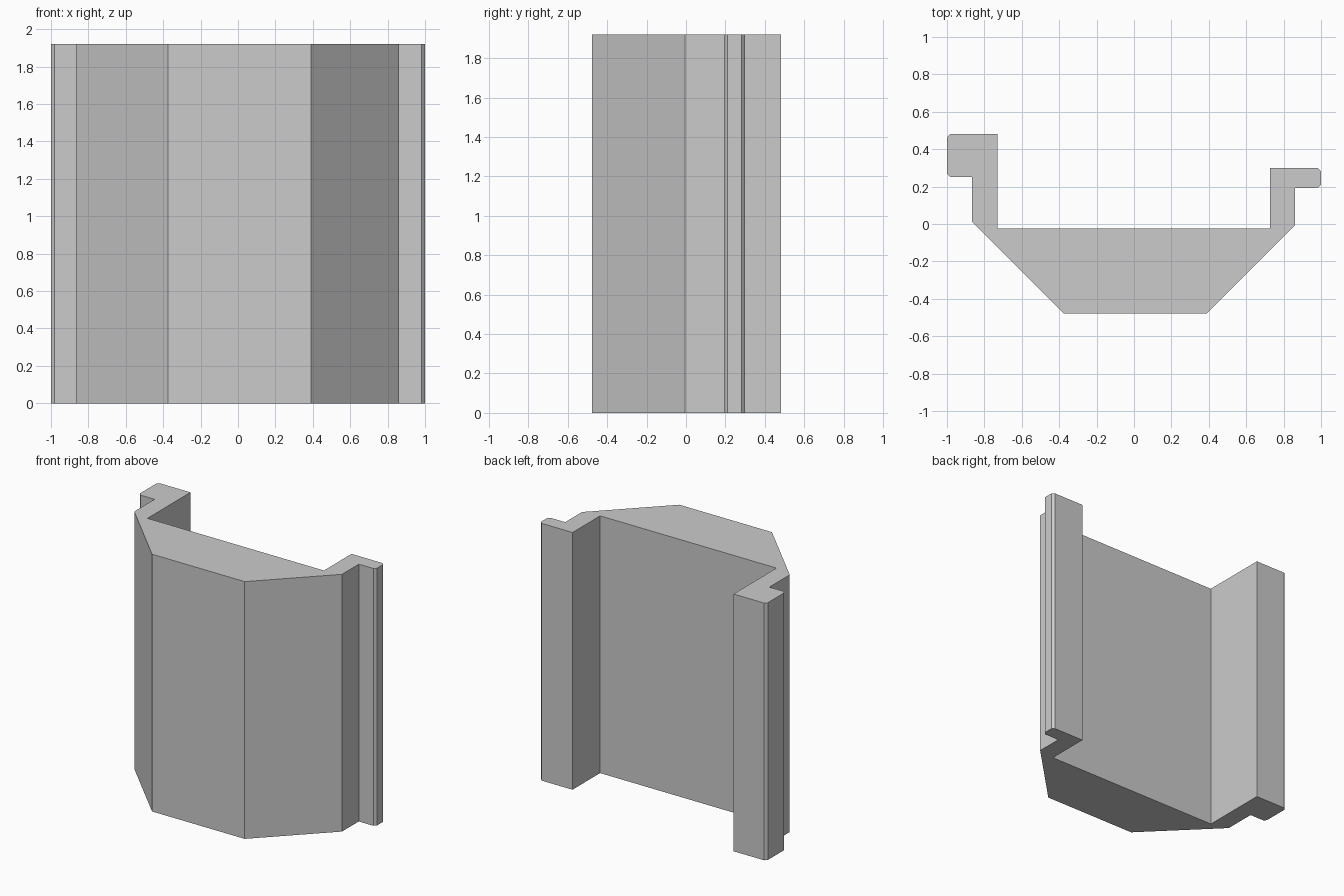
import bpy
import bmesh

HEIGHT = 1.92
CHAMFER = 0.018

cube = bpy.data.objects.get("Cube")
if cube:
    bpy.data.objects.remove(cube, do_unlink=True)

# Plain grey finish
grey = bpy.data.materials.new("plain_grey")
grey.use_nodes = True
colour = (0.6, 0.6, 0.6, 1)
grey.diffuse_color = colour
grey.node_tree.nodes["Principled BSDF"].inputs["Base Color"].default_value = colour

# Channel cross-section, counter-clockwise from the front face
front_face = [(-0.375, -0.478), (0.39, -0.478)]
left_arm = [(0.862, -0.005), (0.862, 0.193), (1.0, 0.193), (1.0, 0.3), (0.727, 0.3)]
inner_floor = [(0.727, -0.025), (-0.73, -0.025)]
right_arm = [(-0.73, 0.482), (-1.0, 0.482), (-1.0, 0.252), (-0.865, 0.252), (-0.865, 0.012)]
profile = front_face + left_arm + inner_floor + right_arm

# Extrude the section upwards
bm = bmesh.new()
base = bm.faces.new([bm.verts.new((x, y, 0)) for x, y in profile])
top = bmesh.ops.extrude_face_region(bm, geom=[base])
raised = [g for g in top["geom"] if isinstance(g, bmesh.types.BMVert)]
bmesh.ops.translate(bm, verts=raised, vec=(0, 0, HEIGHT))

# Chamfer the outer edges of both lips
lip_edges = [e for e in bm.edges if all(abs(v.co.x) > 0.99 for v in e.verts)
             and abs(e.verts[0].co.z - e.verts[1].co.z) > 1]
bmesh.ops.bevel(bm, geom=lip_edges, offset=CHAMFER, segments=1, affect='EDGES')
bmesh.ops.recalc_face_normals(bm, faces=bm.faces)

mesh = bpy.data.meshes.new("channel_section")
bm.to_mesh(mesh)
bm.free()
mesh.materials.append(grey)
channel = bpy.data.objects.new("channel_section", mesh)
bpy.context.collection.objects.link(channel)
